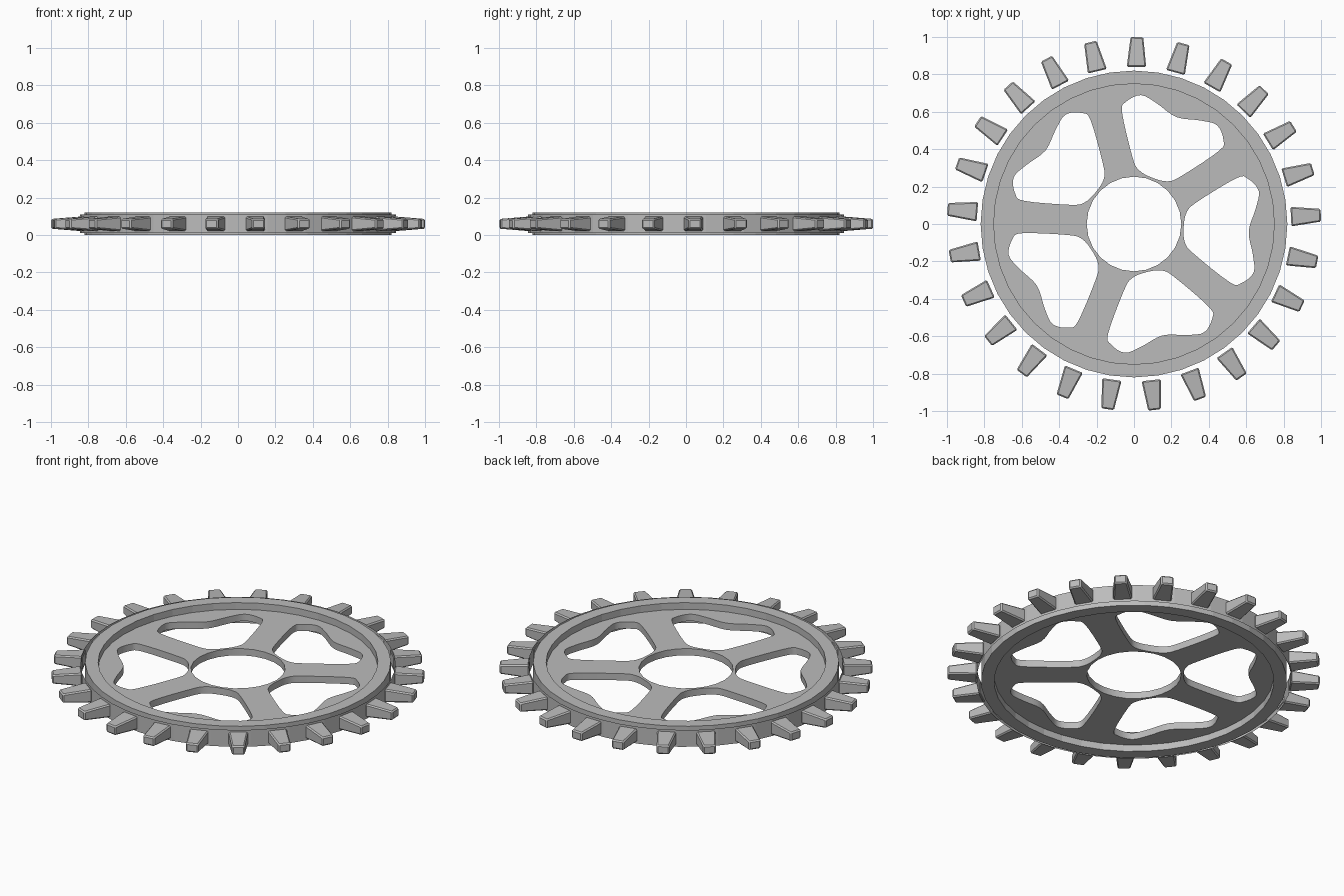
import bpy, bmesh, math
from mathutils import Vector, Matrix

MID_Z = 0.06
TEETH = 25

old = bpy.data.objects.get("Cube")
if old:
    bpy.data.objects.remove(old, do_unlink=True)

# Single plain grey metal
metal = bpy.data.materials.new("grey metal")
metal.use_nodes = True
grey = (0.5, 0.5, 0.5, 1)
metal.diffuse_color = grey
metal.node_tree.nodes["Principled BSDF"].inputs["Base Color"].default_value = grey


def polar(r, degrees):
    a = math.radians(degrees)
    return Vector((r * math.cos(a), r * math.sin(a), 0))


def circle(r, n):
    return [polar(r, 360 * i / n) for i in range(n)]


def smooth_loop(pts, steps=4):
    """Closed Catmull-Rom loop through the points."""
    out = []
    n = len(pts)
    for i in range(n):
        a, b, c, d = (pts[(i + k) % n] for k in (-1, 0, 1, 2))
        for s in range(steps):
            t = s / steps
            out.append(0.5 * (2 * b + (c - a) * t + (2 * a - 5 * b + 4 * c - d) * t ** 2
                              + (3 * b - a - 3 * c + d) * t ** 3))
    return out


def add_object(name, bm):
    mesh = bpy.data.meshes.new(name)
    bm.to_mesh(mesh)
    bm.free()
    mesh.materials.append(metal)
    obj = bpy.data.objects.new(name, mesh)
    bpy.context.collection.objects.link(obj)
    return obj


def lathe(name, profile, segments, closed):
    """Spin a list of (radius, z) points around the z axis."""
    bm = bmesh.new()
    rings = [[bm.verts.new(p + Vector((0, 0, z))) for p in circle(r, segments)]
             for r, z in profile]
    for k in range(len(rings) if closed else len(rings) - 1):
        low, high = rings[k], rings[(k + 1) % len(rings)]
        for i in range(segments):
            j = (i + 1) % segments
            bm.faces.new((low[i], low[j], high[j], high[i]))
    return add_object(name, bm)


# Spoked plate: outer disc, centre hole and five heart-shaped windows
half = [(0.29, 16.5), (0.36, 23), (0.60, 27.7), (0.655, 25.3), (0.69, 18.5), (0.657, 11)]
window = [(0.266, 0)] + half + [(0.615, 0)] + [(r, -a) for r, a in reversed(half)]
loops = [circle(0.76, 48), circle(0.253, 24)]
for k in range(5):
    loops.append(smooth_loop([polar(r, a + 68.4 + 72 * k) for r, a in window]))

curve = bpy.data.curves.new("spoked_plate", "CURVE")
curve.dimensions = "2D"
curve.fill_mode = "BOTH"
curve.extrude = 0.02
for loop in loops:
    spline = curve.splines.new("POLY")
    spline.points.add(len(loop) - 1)
    for point, co in zip(spline.points, loop):
        point.co = (co.x, co.y, 0, 1)
    spline.use_cyclic_u = True
curve.materials.append(metal)
shape = bpy.data.objects.new("spoked_plate_outline", curve)
bpy.context.collection.objects.link(shape)
bpy.context.view_layer.update()
mesh = bpy.data.meshes.new_from_object(shape.evaluated_get(bpy.context.evaluated_depsgraph_get()))
bpy.data.objects.remove(shape, do_unlink=True)
bm = bmesh.new()
bm.from_mesh(mesh)
bmesh.ops.remove_doubles(bm, verts=bm.verts, dist=0.0001)
bmesh.ops.recalc_face_normals(bm, faces=bm.faces)
bmesh.ops.translate(bm, verts=bm.verts, vec=(0, 0, MID_Z))
add_object("spoked_plate", bm)

# Raised rim, and the thin open band around it that carries the teeth
lathe("raised_rim", [(0.82, 0), (0.82, 0.12), (0.75, 0.12), (0.75, 0)], 40, True)
lathe("tooth_band", [(0.845, 0.01), (0.845, 0.11)], 50, False)

# Tapered teeth
bm = bmesh.new()
for k in range(TEETH):
    made = bmesh.ops.create_cube(bm, size=2)["verts"]
    for v in made:
        tip = v.co.x > 0
        v.co = Vector((1.0 if tip else 0.84,
                       v.co.y * (0.034 if tip else 0.052),
                       v.co.z * (0.026 if tip else 0.039)))
    turn = Matrix.Rotation(math.radians(89.1 + 360 / TEETH * k), 4, "Z")
    bmesh.ops.transform(bm, matrix=Matrix.Translation((0, 0, MID_Z)) @ turn, verts=made)
teeth = add_object("teeth", bm)
bevel = teeth.modifiers.new("edge_chamfer", "BEVEL")
bevel.width = 0.007
bevel.segments = 1
